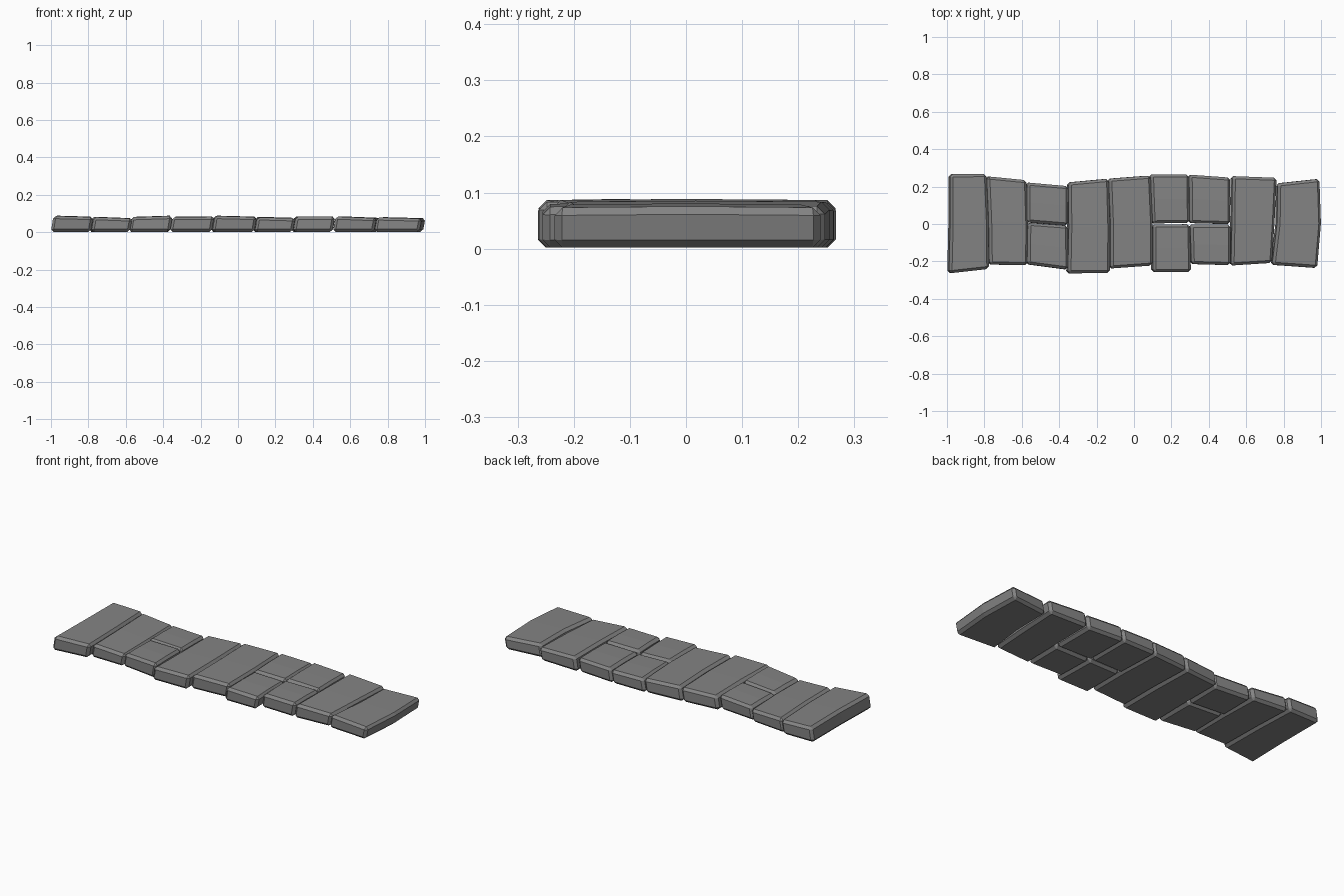
import bpy, bmesh

if "Cube" in bpy.data.objects:
    bpy.data.objects.remove(bpy.data.objects["Cube"])

LEAN = 0.007    # stones lean slightly toward +x
BASE = 0.002

grey = bpy.data.materials.new("dark_stone")
grey.diffuse_color = (0.23, 0.23, 0.23, 1)
grey.use_nodes = True
grey.node_tree.nodes["Principled BSDF"].inputs["Base Color"].default_value = grey.diffuse_color


def stone(name, corners, z_left, z_right, bulge=0.0):
    """Bevelled slab: corners are front-left, front-right, back-right, back-left."""
    fl, fr, br, bl = corners
    ml = ((fl[0] + bl[0]) / 2 + bulge * 0.8, (fl[1] + bl[1]) / 2)
    mr = ((fr[0] + br[0]) / 2 + bulge, (fr[1] + br[1]) / 2)
    rows = [(fl, fr), (ml, mr), (bl, br)]
    bm = bmesh.new()
    low, top = [], []
    for i, (a, b) in enumerate(rows):
        crown = 0.002 if i == 1 else 0.0
        low.append([bm.verts.new((p[0] - LEAN, p[1], BASE)) for p in (a, b)])
        top.append([bm.verts.new((p[0] + LEAN, p[1], z + crown))
                    for p, z in ((a, z_left), (b, z_right))])
    for i in range(2):
        j = i + 1
        bm.faces.new((top[i][0], top[i][1], top[j][1], top[j][0]))
        bm.faces.new((low[i][0], low[j][0], low[j][1], low[i][1]))
        bm.faces.new((low[i][0], top[i][0], top[j][0], low[j][0]))
        bm.faces.new((low[i][1], low[j][1], top[j][1], top[i][1]))
    bm.faces.new((low[0][0], low[0][1], top[0][1], top[0][0]))
    bm.faces.new((low[2][0], top[2][0], top[2][1], low[2][1]))
    bmesh.ops.recalc_face_normals(bm, faces=bm.faces)
    me = bpy.data.meshes.new(name)
    bm.to_mesh(me)
    bm.free()
    me.materials.append(grey)
    ob = bpy.data.objects.new(name, me)
    bpy.context.collection.objects.link(ob)
    # chamfered rim
    bev = ob.modifiers.new("chamfer", 'BEVEL')
    bev.width = 0.014
    bev.segments = 1
    bev.limit_method = 'ANGLE'
    bev.angle_limit = 0.6
    return ob


# full-width slabs
stone("slab_1", [(-.994, -.264), (-.780, -.24), (-.793, .267), (-.988, .266)], .087, .081, .004)
stone("slab_2", [(-.778, -.217), (-.572, -.22), (-.579, .234), (-.792, .255)], .081, .073, .004)
stone("slab_4", [(-.358, -.264), (-.134, -.262), (-.14, .242), (-.355, .222)], .081, .083, .004)
stone("slab_5", [(-.131, -.238), (.094, -.222), (.084, .259), (-.140, .242)], .087, .081, .006)
stone("slab_8", [(.514, -.222), (.733, -.208), (.758, .247), (.521, .256)], .084, .075, .002)
stone("slab_9", [(.734, -.218), (.975, -.235), (.987, .241), (.764, .217)], .079, .073, .014)

# half-width pavers laid in pairs
stone("paver_3_back", [(-.578, .009), (-.358, -.009), (-.355, .202), (-.576, .222)], .08, .083)
stone("paver_3_front", [(-.576, -.215), (-.357, -.244), (-.359, -.009), (-.572, .007)], .08, .087)
stone("paver_6_back", [(.092, .003), (.292, .006), (.291, .264), (.083, .264)], .08, .076)
stone("paver_6_front", [(.096, -.256), (.3, -.256), (.294, -.001), (.097, -.003)], .08, .074)
stone("paver_7_back", [(.293, .005), (.510, -.001), (.510, .248), (.290, .264)], .083, .081)
stone("paver_7_front", [(.302, -.214), (.511, -.220), (.513, -.004), (.296, -.004)], .083, .083)
